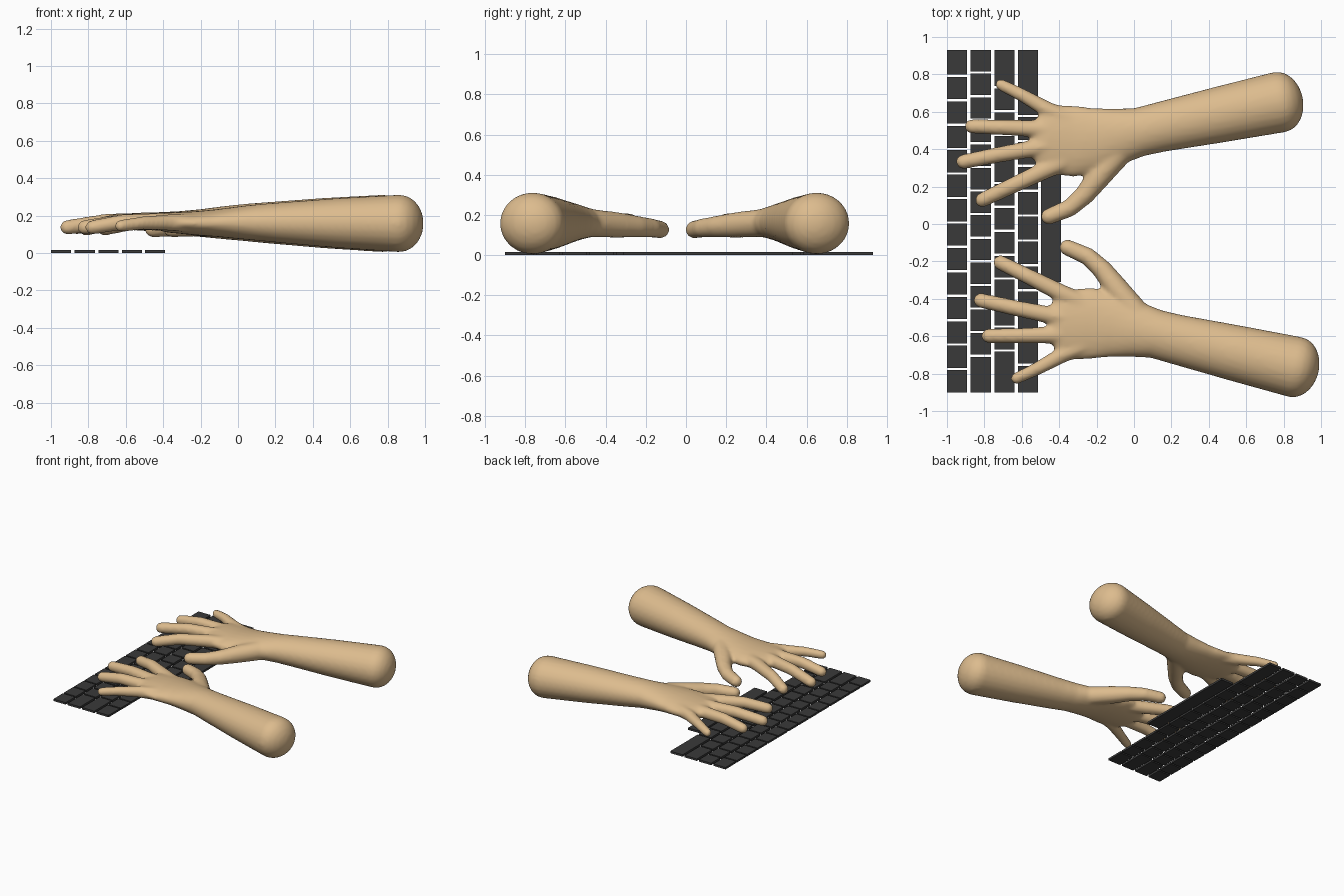
import bpy, bmesh, math
from mathutils import Vector, Matrix

if "Cube" in bpy.data.objects:
    bpy.data.objects.remove(bpy.data.objects["Cube"], do_unlink=True)


def material(name, rgb):
    m = bpy.data.materials.new(name)
    m.use_nodes = True
    m.diffuse_color = (*rgb, 1)
    m.node_tree.nodes["Principled BSDF"].inputs["Base Color"].default_value = (*rgb, 1)
    return m


skin = material("warm skin", (0.72, 0.50, 0.27))
key_black = material("key charcoal", (0.042, 0.042, 0.042))


def finish(name, bm, mat):
    me = bpy.data.meshes.new(name)
    bmesh.ops.recalc_face_normals(bm, faces=bm.faces[:])
    bm.to_mesh(me)
    bm.free()
    me.materials.append(mat)
    ob = bpy.data.objects.new(name, me)
    bpy.context.collection.objects.link(ob)
    return ob


def loft(bm, path, cap, sides=24):
    """Closed tube through (x, y, z, half width, half height) with domed ends."""
    pts = [Vector(p[:3]) for p in path]
    stations = []
    n = len(path)
    for i, p in enumerate(path):
        tan = (pts[min(i + 1, n - 1)] - pts[max(i - 1, 0)]).normalized()
        ring = [(pts[i], tan, p[3], p[4])]
        if i in (0, n - 1):
            sign = -1 if i == 0 else 1
            for k in range(1, 6):
                a = k * math.pi / 11
                ring.append((pts[i] + tan * sign * cap * math.sin(a),
                             tan, p[3] * math.cos(a), p[4] * math.cos(a)))
            if i == 0:
                ring.reverse()
        stations += ring
    rings = []
    for c, tan, w, h in stations:
        side = Vector((-tan.y, tan.x, 0)).normalized()
        up = tan.cross(side)
        rings.append([bm.verts.new(c + side * w * math.cos(2 * math.pi * j / sides)
                                   + up * h * math.sin(2 * math.pi * j / sides))
                      for j in range(sides)])
    for a, b in zip(rings, rings[1:]):
        for j in range(sides):
            k = (j + 1) % sides
            bm.faces.new((a[j], a[k], b[k], b[j]))
    bm.faces.new(rings[0])
    bm.faces.new(rings[-1])


# Forearm, wrist and palm as one tapering run
ARM = [(.78, .652, .158, .164, .154), (.45, .583, .16, .15, .134),
       (.14, .518, .162, .134, .109), (.03, .492, .163, .131, .099),
       (-.08, .47, .162, .15, .088), (-.2, .447, .16, .175, .074),
       (-.32, .442, .159, .192, .064), (-.43, .452, .162, .188, .056)]

# Digits from tip to root: x, y, z, radius
DIGITS = {
    "index": [(-.812, .128, .132, .04), (-.66, .2, .165, .043),
              (-.47, .29, .166, .048), (-.33, .35, .16, .05)],
    "middle": [(-.912, .333, .137, .04), (-.7, .375, .168, .043),
               (-.47, .415, .17, .048), (-.33, .44, .16, .05)],
    "ring": [(-.867, .522, .137, .039), (-.7, .517, .166, .042),
             (-.47, .507, .168, .047), (-.33, .5, .16, .05)],
    "little": [(-.712, .745, .145, .032), (-.6, .69, .16, .036),
               (-.47, .615, .163, .043), (-.34, .555, .16, .05)],
    "thumb": [(-.455, .04, .127, .044), (-.345, .085, .135, .048),
              (-.265, .155, .142, .054), (-.19, .25, .15, .064),
              (-.08, .38, .16, .07)],
}


def arm(name, matrix):
    bm = bmesh.new()
    loft(bm, ARM, .125)
    for path in DIGITS.values():
        loft(bm, [(*p, p[3]) for p in path], path[0][3])
    bm.transform(matrix)
    ob = finish(name, bm, skin)
    # Fuse the tubes into one soft skin
    fuse = ob.modifiers.new("fuse", 'REMESH')
    fuse.mode = 'VOXEL'
    fuse.voxel_size = .012
    fuse.use_smooth_shade = True
    soft = ob.modifiers.new("soften", 'SMOOTH')
    soft.factor = .5
    soft.iterations = 9


arm("back_arm_and_hand", Matrix.Identity(4))
arm("front_arm_and_hand", Matrix.Translation((.10, -.096, 0))
    @ Matrix.Rotation(-.0224, 4, 'Z') @ Matrix.Diagonal((1, -1, 1, 1)))


# Keyboard rows: key widths run from the back end to the front end
def key_row(name, x, start, end, widths, gap=.012, thick=.016):
    bm = bmesh.new()
    unit = (start - end + gap) / sum(widths)
    y = start
    for w in widths:
        length = w * unit - gap
        bmesh.ops.create_cube(bm, size=1, matrix=Matrix.Translation(
            (x, y - length / 2, thick / 2)) @ Matrix.Diagonal((.108, length, thick, 1)))
        y -= w * unit
    finish(name, bm, key_black)


ROWS = [("number_keys", [1.1] + [1] * 13),
        ("upper_letter_keys", [1] * 13 + [1.6]),
        ("home_letter_keys", [1.6] + [1] * 11 + [1.8]),
        ("lower_letter_keys", [2.7] + [1] * 10 + [1.15])]
for i, (name, widths) in enumerate(ROWS):
    key_row(name, -.946 + i * .1265, .93, -.90, widths)
key_row("space_bar", -.443, .53, -.31, [1])
